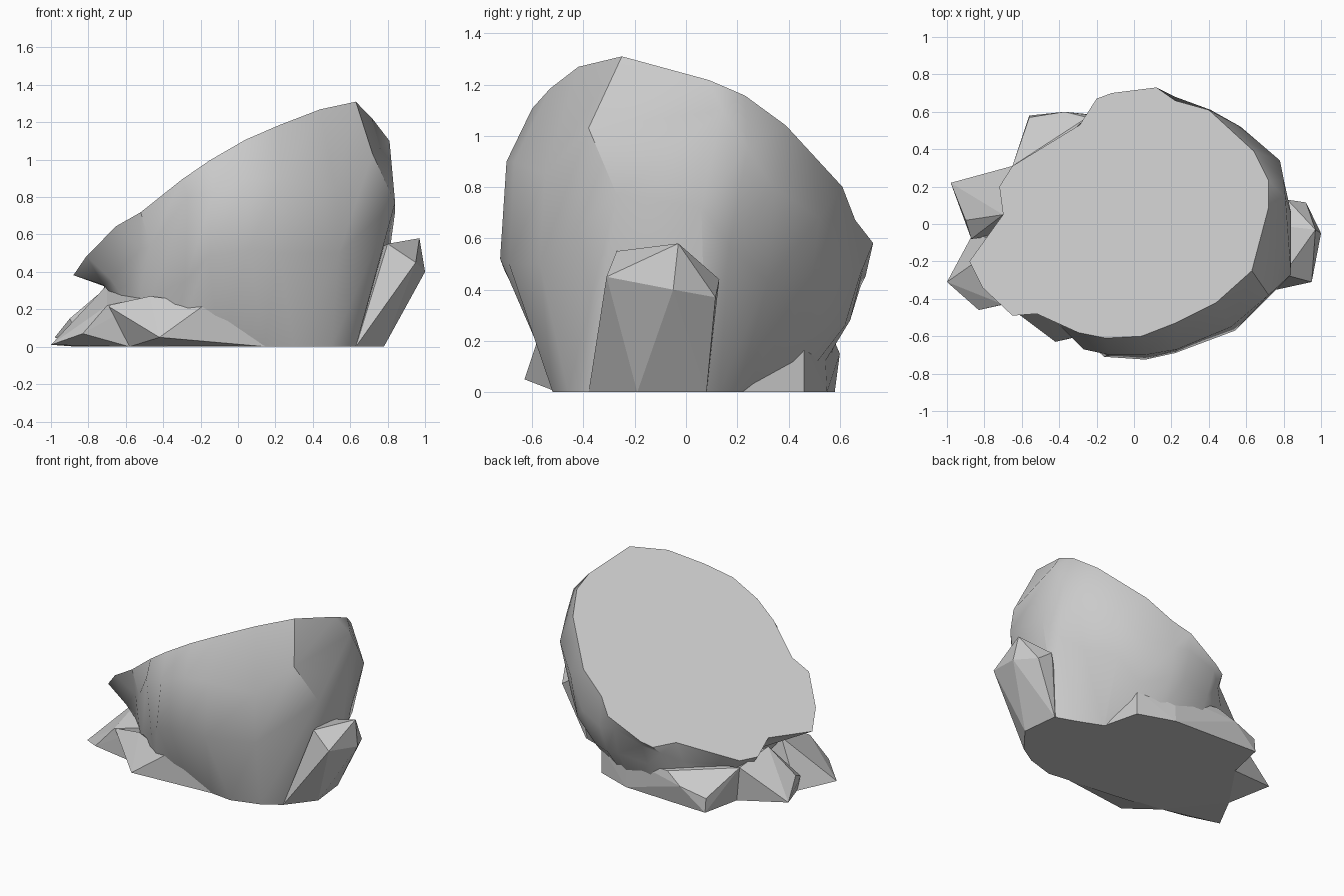
import bpy
import bmesh
import math

default_cube = bpy.data.objects.get("Cube")
if default_cube:
    bpy.data.objects.remove(default_cube, do_unlink=True)

# One plain stone colour for the whole rock
stone = bpy.data.materials.new("grey stone")
stone.use_nodes = True
stone_colour = (0.59, 0.59, 0.59, 1)
stone.diffuse_color = stone_colour
stone.node_tree.nodes["Principled BSDF"].inputs["Base Color"].default_value = stone_colour


def finish(name, bm):
    """Turn a bmesh into a named stone object with outward normals."""
    bmesh.ops.recalc_face_normals(bm, faces=bm.faces)
    mesh = bpy.data.meshes.new(name)
    bm.to_mesh(mesh)
    bm.free()
    mesh.materials.append(stone)
    part = bpy.data.objects.new(name, mesh)
    bpy.context.collection.objects.link(part)
    return part


def loft(name, rings):
    """Skin a stack of closed rings and cap both ends."""
    bm = bmesh.new()
    loops = [[bm.verts.new(point) for point in ring] for ring in rings]
    for lower, upper in zip(loops, loops[1:]):
        for i in range(len(lower)):
            j = (i + 1) % len(lower)
            bm.faces.new((lower[i], lower[j], upper[j], upper[i]))
    bm.faces.new(loops[0])
    bm.faces.new(loops[-1])
    return finish(name, bm)


def chunk(name, corners):
    """Faceted stone lump: the convex hull of a few corners."""
    bm = bmesh.new()
    for corner in corners:
        bm.verts.new(corner)
    hull = bmesh.ops.convex_hull(bm, input=bm.verts)
    spare = [v for v in hull["geom_interior"] if isinstance(v, bmesh.types.BMVert)]
    bmesh.ops.delete(bm, geom=spare, context="VERTS")
    bmesh.ops.dissolve_limit(bm, angle_limit=math.radians(1), verts=bm.verts, edges=bm.edges)
    return finish(name, bm)


def on_cut(x, y):
    """Lift a plan point onto the slanted cut plane."""
    return (x, y, 0.824 + 0.6 * x - 0.431 * y)


def on_ground(x, y):
    return (x, y, 0)


# Boulder: outline of the slanted cut, widest belly, hips and footprint
cut_outline = [
    (.72, .09), (.72, .23), (.64, .39), (.52, .5), (.4, .61), (.22, .66),
    (.12, .73), (-.12, .7), (-.2, .67), (-.29, .53), (-.65, .31), (-.72, .2),
    (-.7, .05), (-.88, -.2), (-.81, -.34), (-.65, -.49), (-.52, -.48), (-.3, -.58),
    (-.15, -.61), (.04, -.6), (.22, -.53), (.44, -.42), (.63, -.25),
]
belly = [
    (.81, .14, 1.1), (.8, .24, .95), (.78, .34, .8), (.57, .52, .68), (.41, .61, .5), (.22, .68, .46),
    (.1, .69, .48), (-.12, .68, .41), (-.22, .6, .35), (-.33, .5, .28), (-.6, .3, .25), (-.68, .2, .25),
    (-.65, .05, .3), (-.72, -.2, .33), (-.68, -.32, .36), (-.52, -.44, .52), (-.47, -.47, .54),
    (-.27, -.67, .8), (-.13, -.7, .83), (.06, -.7, .9), (.23, -.67, .9), (.52, -.55, .85),
    (.72, -.38, 1.03),
]
hips = [
    (.84, .06, .72), (.8, .17, .57), (.7, .32, .43), (.54, .48, .37), (.38, .5, .22), (.2, .62, .26),
    (.1, .64, .28), (-.12, .61, .25), (-.24, .54, .22), (-.35, .45, .2), (-.55, .3, .2), (-.62, .2, .2),
    (-.6, .05, .2), (-.65, -.2, .25), (-.62, -.3, .27), (-.52, -.4, .28), (-.46, -.44, .27),
    (-.28, -.6, .35), (-.16, -.71, .48), (.06, -.725, .52), (.22, -.69, .5), (.54, -.57, .5),
    (.84, -.27, .77),
]
footprint = [
    (.74, .08), (.6, .13), (.43, .2), (.42, .21), (.36, .32), (.2, .42),
    (.1, .47), (-.1, .5), (-.25, .48), (-.35, .42), (-.55, .28), (-.6, .2),
    (-.6, .05), (-.6, -.2), (-.56, -.28), (-.5, -.35), (-.45, -.4), (-.35, -.45),
    (-.1, -.48), (.14, -.5), (.3, -.52), (.5, -.46), (.63, -.38),
]
boulder = loft("boulder", [
    [on_ground(*p) for p in footprint], hips, belly, [on_cut(*p) for p in cut_outline],
])
for selected in bpy.context.selected_objects:
    selected.select_set(False)
boulder.select_set(True)
bpy.context.view_layer.objects.active = boulder
bpy.ops.object.shade_smooth_by_angle(angle=math.radians(40))

# Faceted lumps around the foot of the boulder
chunk("right_buttress", [
    (.63, -.38, 0), (.78, -.19, 0), (.75, .08, 0), (.6, 0, 0),
    (.97, -.03, .58), (.95, -.31, .45), (1, -.05, .4), (.92, .115, .37),
    (.82, .13, .44), (.8, -.27, .55), (.7, 0, .5),
])
chunk("front_ledge", [
    (-.58, -.4, 0), (-.42, -.63, .05), (.15, -.5, 0), (-.17, -.57, .23),
    (-.47, -.47, .27), (-.7, -.42, .22), (-.2, -.2, 0), (-.5, -.2, 0),
])
chunk("left_front_spur", [
    (-1, -.31, .01), (-.83, -.46, .07), (-.58, -.4, 0), (-.7, -.43, .22),
    (-.86, -.05, 0), (-.7, -.1, .33), (-.47, -.38, .27), (-.2, 0, 0),
])
chunk("left_back_spur", [
    (-.98, .22, .05), (-.87, -.08, .1), (-.9, .02, .15), (-.65, .31, .25),
    (-.7, .05, .32), (-.86, -.05, 0), (-.62, .3, 0), (-.2, 0, 0),
])
chunk("back_ledge", [
    (-.56, .58, 0), (-.56, .57, .1), (-.37, .6, .15), (-.25, .57, .22),
    (.1, .55, 0), (.36, .46, 0), (.36, .46, .19), (.1, .54, .21),
    (-.65, .31, .25), (-.62, .3, 0), (-.3, 0, 0), (.42, .22, 0),
])
